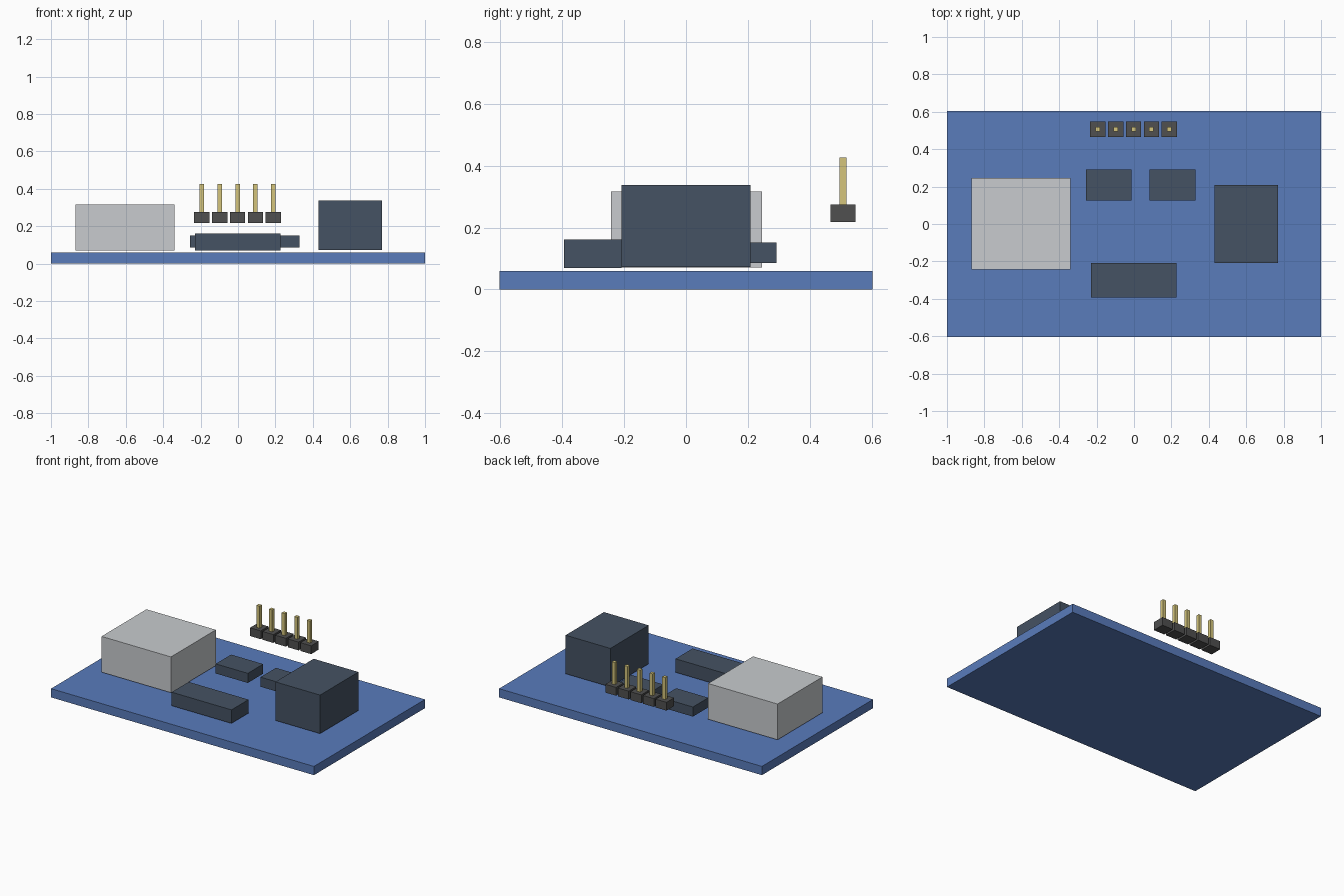
import bpy

if "Cube" in bpy.data.objects:
    bpy.data.objects.remove(bpy.data.objects["Cube"])


def material(name, rgb):
    m = bpy.data.materials.new(name)
    m.diffuse_color = (*rgb, 1)
    m.use_nodes = True
    m.node_tree.nodes["Principled BSDF"].inputs["Base Color"].default_value = m.diffuse_color
    return m


BLUE = material("board_blue", (0.10, 0.20, 0.50))
SLATE = material("chip_slate", (0.06, 0.085, 0.125))
SILVER = material("metal_silver", (0.58, 0.60, 0.62))
BLACK = material("plastic_black", (0.08, 0.08, 0.08))
GOLD = material("pin_gold", (0.66, 0.56, 0.20))


def box(name, x, y, z, mat):
    """Box spanning the given (min, max) ranges."""
    spans = (x, y, z)
    bpy.ops.mesh.primitive_cube_add(size=1, location=[(a + b) / 2 for a, b in spans])
    ob = bpy.context.object
    ob.name = name
    ob.scale = [b - a for a, b in spans]
    bpy.ops.object.transform_apply(location=False, rotation=False, scale=True)
    ob.data.materials.append(mat)
    return ob


# Circuit board
box("circuit_board", (-1, 1), (-0.603, 0.603), (0, 0.06), BLUE)

# Large connectors, seated just above the board
box("metal_connector", (-0.868, -0.34), (-0.243, 0.245), (0.071, 0.317), SILVER)
box("power_block", (0.43, 0.77), (-0.208, 0.208), (0.073, 0.338), SLATE)

# Flat chips
box("long_chip", (-0.229, 0.226), (-0.394, -0.209), (0.069, 0.162), SLATE)
for i, x in enumerate((-0.257, 0.084)):
    box(f"small_chip_{i + 1}", (x, x + 0.244), (0.125, 0.292), (0.085, 0.151), SLATE)

# Row of header pins: square base with a thin post
Y, BASE, POST = 0.507, 0.041, 0.012
for i in range(5):
    x = -0.194 + 0.0958 * i
    box(f"header_base_{i + 1}", (x - BASE, x + BASE), (Y - BASE, Y + BASE), (0.218, 0.275), BLACK)
    box(f"header_pin_{i + 1}", (x - POST, x + POST), (Y - POST, Y + POST), (0.265, 0.426), GOLD)
